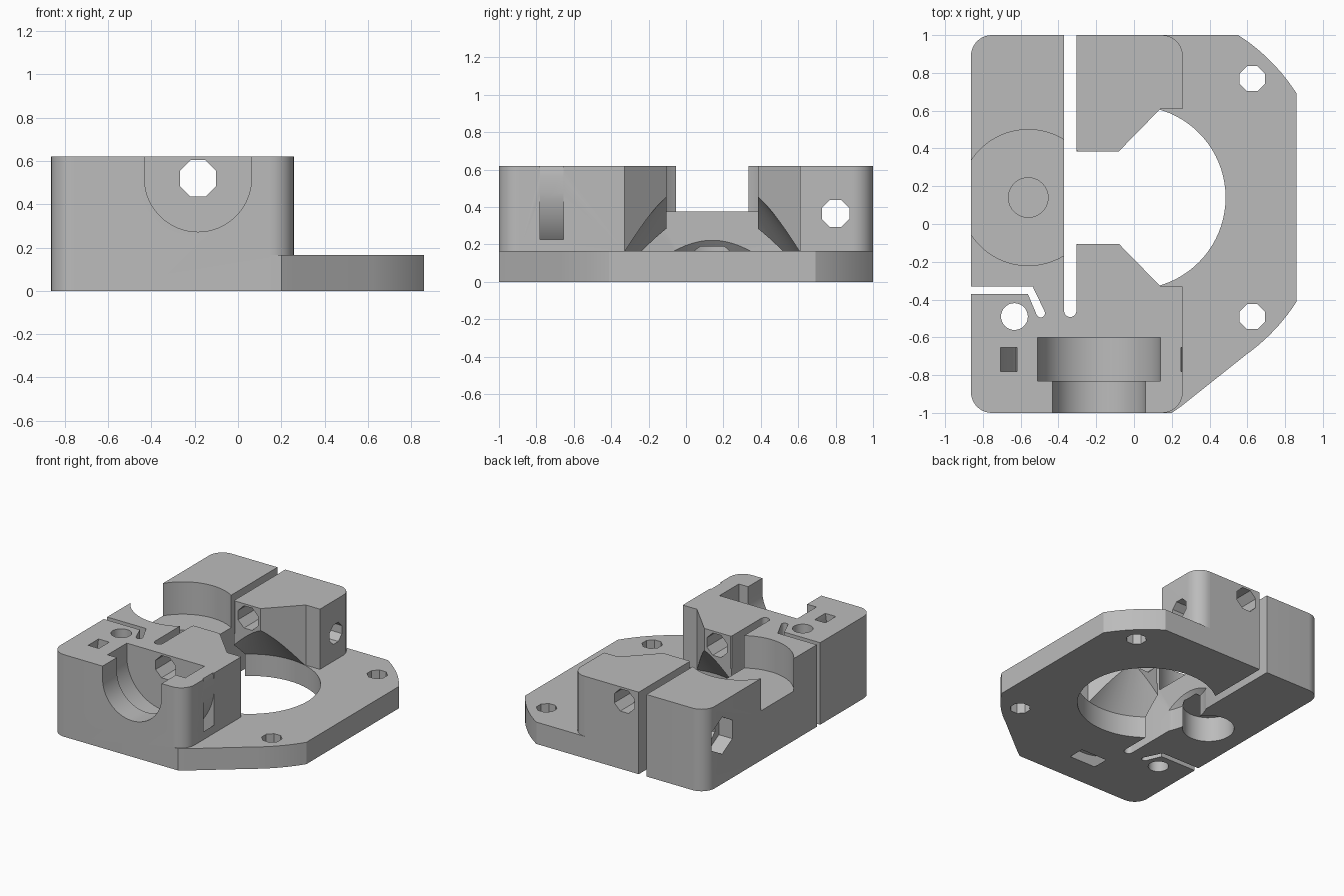
import bpy, bmesh, math
from mathutils import Vector, Matrix

if "Cube" in bpy.data.objects:
    bpy.data.objects.remove(bpy.data.objects["Cube"])

CX, CY = 0.0, 0.14            # motor axis
BX, BZ = -0.185, 0.52         # front bolt axis

grey = bpy.data.materials.new("plain grey")
grey.diffuse_color = (0.5, 0.5, 0.5, 1)
grey.use_nodes = True
grey.node_tree.nodes["Principled BSDF"].inputs["Base Color"].default_value = grey.diffuse_color


def arc(cx, cy, r, a0, a1, n=10):
    return [(cx + r * math.cos(math.radians(a0 + (a1 - a0) * i / n)),
             cy + r * math.sin(math.radians(a0 + (a1 - a0) * i / n))) for i in range(n + 1)]


def finish(name, bm):
    bmesh.ops.recalc_face_normals(bm, faces=bm.faces)
    me = bpy.data.meshes.new(name)
    bm.to_mesh(me)
    bm.free()
    ob = bpy.data.objects.new(name, me)
    bpy.context.collection.objects.link(ob)
    return ob


def prism(name, pts, lo, hi, axis="z"):
    """Extrude a 2D outline along z, y (pts are x,z) or x (pts are y,z)."""
    place = {"z": lambda a, b, t: (a, b, t),
             "y": lambda a, b, t: (a, t, b),
             "x": lambda a, b, t: (t, a, b)}[axis]
    bm = bmesh.new()
    low = [bm.verts.new(place(a, b, lo)) for a, b in pts]
    high = [bm.verts.new(place(a, b, hi)) for a, b in pts]
    bm.faces.new(low)
    bm.faces.new(high[::-1])
    n = len(pts)
    for i in range(n):
        j = (i + 1) % n
        bm.faces.new((low[i], low[j], high[j], high[i]))
    return finish(name, bm)


def ngon(cx, cy, r, n, turn=0.0):
    return [(cx + r * math.cos(turn + 2 * math.pi * i / n),
             cy + r * math.sin(turn + 2 * math.pi * i / n)) for i in range(n)]


def octagon(cx, cy, r):
    return ngon(cx, cy, r, 8, math.pi / 8)


def u_shape(r):
    """Round-bottomed channel open at the top."""
    return arc(BX, BZ, r, 180, 360, 40) + [(BX + r, 0.8), (BX - r, 0.8)]


def coned_bore(name, cx, limit, keep_right):
    """Cylinder through the plate topped by a cone, trimmed at x = limit."""
    r, base, apex, n = 0.485, 0.165, 0.78, 80
    bm = bmesh.new()
    rings = [[bm.verts.new((x, y, z)) for x, y in ngon(cx, CY, r, n)] for z in (-0.2, base)]
    tip = bm.verts.new((cx, CY, apex))
    bm.faces.new(rings[0])
    for i in range(n):
        j = (i + 1) % n
        bm.faces.new((rings[0][i], rings[0][j], rings[1][j], rings[1][i]))
        bm.faces.new((rings[1][i], rings[1][j], tip))
    res = bmesh.ops.bisect_plane(bm, geom=bm.verts[:] + bm.edges[:] + bm.faces[:],
                                 plane_co=(limit, 0, 0), plane_no=(1, 0, 0),
                                 clear_inner=keep_right, clear_outer=not keep_right)
    bmesh.ops.holes_fill(bm, edges=[e for e in bm.edges if e.is_boundary], sides=0)
    return finish(name, bm)


def ring_slot(name, r_in, r_out, y0, y1, n=72):
    """Square-section ring around the bolt axis."""
    bm = bmesh.new()
    loops = [[bm.verts.new((x, y, z)) for x, z in ngon(BX, BZ, r, n)]
             for r, y in ((r_in, y0), (r_out, y0), (r_out, y1), (r_in, y1))]
    for k in range(4):
        a, b = loops[k], loops[(k + 1) % 4]
        for i in range(n):
            j = (i + 1) % n
            bm.faces.new((a[i], a[j], b[j], b[i]))
    return finish(name, bm)


# Body: full footprint at full height, then carved
footprint = (arc(-0.753, 0.89, 0.11, 180, 90) + arc(CX, CY, 1.022, 57.3, 32.7)
             + arc(CX, CY, 1.022, -32.7, -54.5) + [(0.25, -0.965), (0.2, -1.0)]
             + arc(-0.753, -0.89, 0.11, 270, 180))
body = prism("extruder_body", footprint, 0, 0.62)

cutters = []
# Step down to the motor plate, with the tapered opening in the tall block
step = ([(0.148, 1.2)] + arc(0.148, 0.89, 0.11, 90, 0)
        + [(0.258, 0.61), (0.14, 0.61), (-0.08, 0.385), (-0.34, 0.385),
           (-0.34, -0.105), (-0.08, -0.105), (0.14, -0.33), (0.258, -0.33)]
        + arc(0.148, -0.89, 0.11, 0, -90) + [(0.148, -1.2), (1.2, -1.2), (1.2, 1.2)])
cutters.append(prism("step_cut", step, 0.165, 0.9))

# Long slot that frees the arm
cutters.append(prism("arm_slot", [(-0.305, 1.2), (-0.37, 1.2)]
                     + arc(-0.3375, -0.46, 0.0325, 180, 360), -0.2, 0.9))

# Bent slot that forms the flexible hinge
cutters.append(prism("hinge_slot", [(-1.1, -0.33), (-1.1, -0.37), (-0.562, -0.37)]
                     + arc(-0.494, -0.472, 0.023, 205, 385, 8)
                     + [(-0.537, -0.33)], -0.2, 0.9))

# Motor bore, coned above the plate, for the body and for the arm
cutters.append(coned_bore("motor_bore", CX, -0.34, True))
cutters.append(coned_bore("arm_bore", 0.07, -0.34, False))

# Arm: bearing pocket, blind shaft hole, recess underneath
cutters.append(prism("bearing_pocket", ngon(-0.56, CY, 0.36, 80), 0.375, 0.9))
cutters.append(prism("shaft_hole", ngon(-0.56, CY, 0.105, 40), 0.26, 0.5))
cutters.append(prism("arm_recess", ngon(-0.56, CY, 0.18, 40), -0.2, 0.19))

# Vertical holes
for y in (0.77, -0.49):
    cutters.append(prism("motor_screw_hole", octagon(0.626, y, 0.072), -0.2, 0.9))
cutters.append(prism("hinge_hole", ngon(-0.633, -0.49, 0.071, 32), -0.2, 0.9))

# Front channel in two widths, and the bolt hole along y
cutters.append(prism("front_channel", u_shape(0.247), -1.2, -0.8, "y"))
cutters.append(prism("wide_channel", u_shape(0.325), -0.83, -0.60, "y"))
cutters.append(prism("bolt_hole", octagon(BX, BZ, 0.091), -1.2, 1.2, "y"))

# Clamp bolt along x with a hexagonal nut pocket
cutters.append(prism("clamp_hole", octagon(0.8, 0.365, 0.079), -1.2, 0.6, "x"))
cutters.append(prism("nut_pocket", ngon(0.8, 0.365, 0.14, 6, math.pi / 6), -1.2, -0.75, "x"))

# Strap ring around the front channel
cutters.append(ring_slot("strap_slot", 0.445, 0.532, -0.78, -0.655))

bpy.context.view_layer.objects.active = body
for c in cutters:
    mod = body.modifiers.new(c.name, "BOOLEAN")
    mod.operation = "DIFFERENCE"
    mod.solver = "EXACT"
    mod.object = c
    bpy.ops.object.modifier_apply(modifier=mod.name)
    bpy.data.objects.remove(c, do_unlink=True)

body.data.materials.clear()
body.data.materials.append(grey)
for p in body.data.polygons:
    p.material_index = 0
bpy.ops.object.select_all(action="DESELECT")
body.select_set(True)
bpy.ops.object.shade_smooth_by_angle(angle=math.radians(25))
